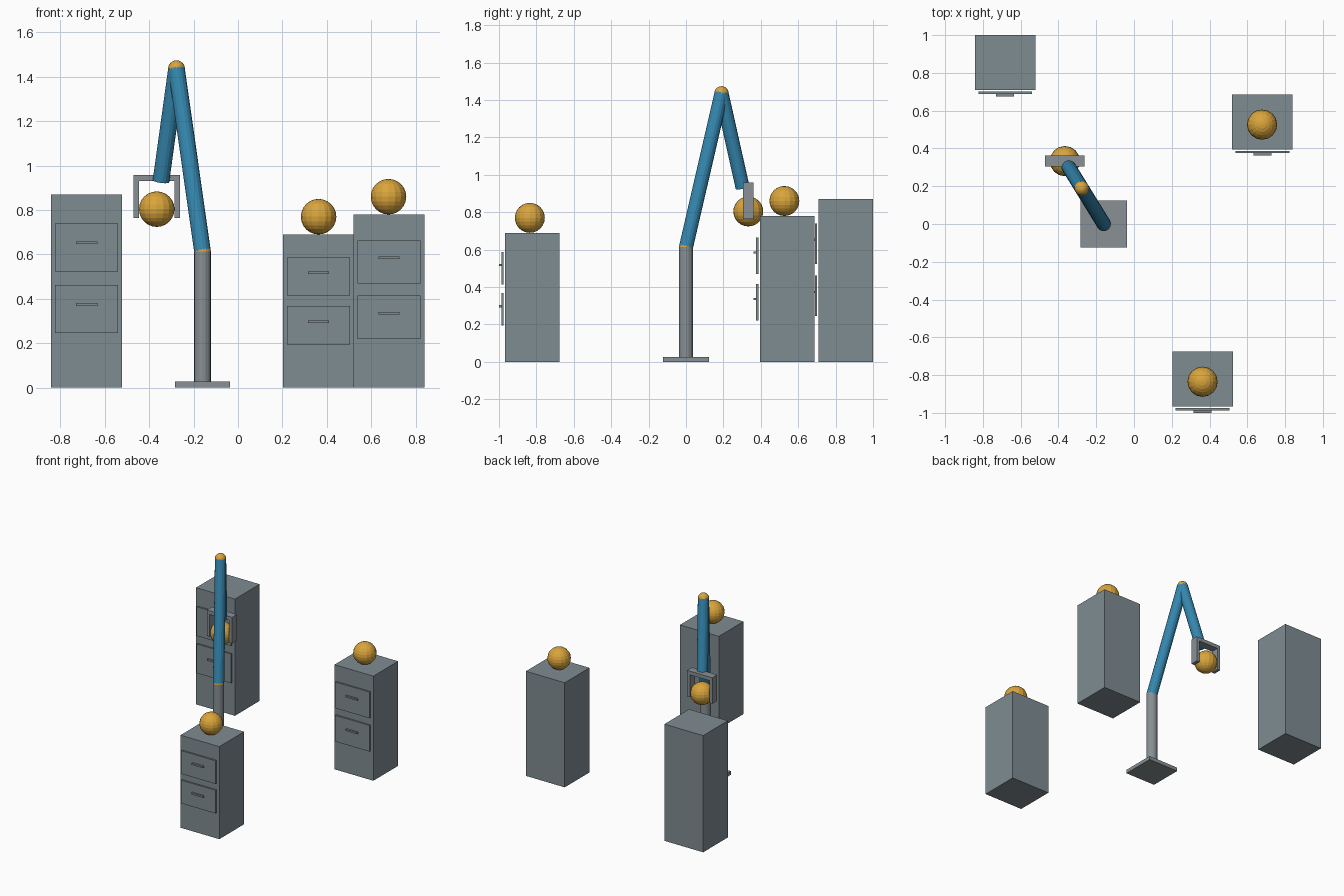
import bpy
from mathutils import Vector

if "Cube" in bpy.data.objects:
    bpy.data.objects.remove(bpy.data.objects["Cube"])


def material(name, r, g, b):
    m = bpy.data.materials.new(name)
    lin = [((c / 255 + 0.055) / 1.055) ** 2.4 for c in (r, g, b)]
    m.diffuse_color = (*lin, 1)
    m.use_nodes = True
    m.node_tree.nodes["Principled BSDF"].inputs["Base Color"].default_value = m.diffuse_color
    return m


SLATE = material("slate grey", 127, 140, 145)
STEEL = material("steel grey", 136, 144, 148)
BLUE = material("arm blue", 52, 134, 174)
GOLD = material("gold", 218, 165, 60)


def finish(name, mat):
    ob = bpy.context.object
    ob.name = name
    ob.data.materials.append(mat)
    return ob


def box(name, mat, x0, x1, y0, y1, z0, z1):
    bpy.ops.mesh.primitive_cube_add(size=1, location=((x0 + x1) / 2, (y0 + y1) / 2, (z0 + z1) / 2))
    ob = finish(name, mat)
    ob.scale = (x1 - x0, y1 - y0, z1 - z0)


def ball(name, loc, r, rings=12):
    bpy.ops.mesh.primitive_uv_sphere_add(segments=16, ring_count=rings, radius=r, location=loc)
    return finish(name, GOLD)


def rod(name, mat, a, b, r):
    a, b = Vector(a), Vector(b)
    bpy.ops.mesh.primitive_cylinder_add(vertices=16, radius=r, depth=(b - a).length, location=(a + b) / 2)
    ob = finish(name, mat)
    ob.rotation_euler = (b - a).to_track_quat('Z', 'Y').to_euler()


# Filing cabinets: two drawer fronts with handles, sized by cabinet height
def cabinet(name, cx, front, h):
    box(name, SLATE, cx - 0.16, cx + 0.16, front, front + 0.291, 0, h)
    for label, f, g in (("upper", 0.726, 0.75), ("lower", 0.407, 0.43)):
        box(f"{name}_{label}_drawer", SLATE, cx - 0.142, cx + 0.142,
            front - 0.02, front - 0.008, h * (f - 0.125), h * (f + 0.125))
        box(f"{name}_{label}_handle", SLATE, cx - 0.048, cx + 0.048,
            front - 0.033, front - 0.02, h * g - 0.006, h * g + 0.006)


cabinet("tall_cabinet", -0.682, 0.709, 0.87)
cabinet("middle_cabinet", 0.68, 0.395, 0.78)
cabinet("short_cabinet", 0.363, -0.967, 0.69)

# Balls on the cabinets and in the gripper
ball("middle_cabinet_ball", (0.678, 0.526, 0.86), 0.08)
ball("short_cabinet_ball", (0.363, -0.835, 0.77), 0.08)
ball("held_ball", (-0.366, 0.333, 0.804), 0.08)

# Robot arm: base, post, joints and two links
R = 0.038
SHOULDER, ELBOW, WRIST = (-0.16, 0, 0.613), (-0.277, 0.19, 1.436), (-0.347, 0.303, 0.93)
box("base_plate", STEEL, -0.284, -0.036, -0.124, 0.124, 0, 0.027)
rod("post", STEEL, (-0.16, 0, 0.027), SHOULDER, R)
ball("shoulder_joint", SHOULDER, R)
rod("upper_arm", BLUE, SHOULDER, ELBOW, R)
ball("elbow_joint", ELBOW, R)
rod("forearm", BLUE, ELBOW, WRIST, R)

# Gripper: cross bar and two fingers
box("gripper_bar", STEEL, -0.47, -0.262, 0.304, 0.362, 0.93, 0.958)
for side, x in (("left", -0.47), ("right", -0.286)):
    box(f"{side}_finger", STEEL, x, x + 0.024, 0.304, 0.362, 0.764, 0.93)
